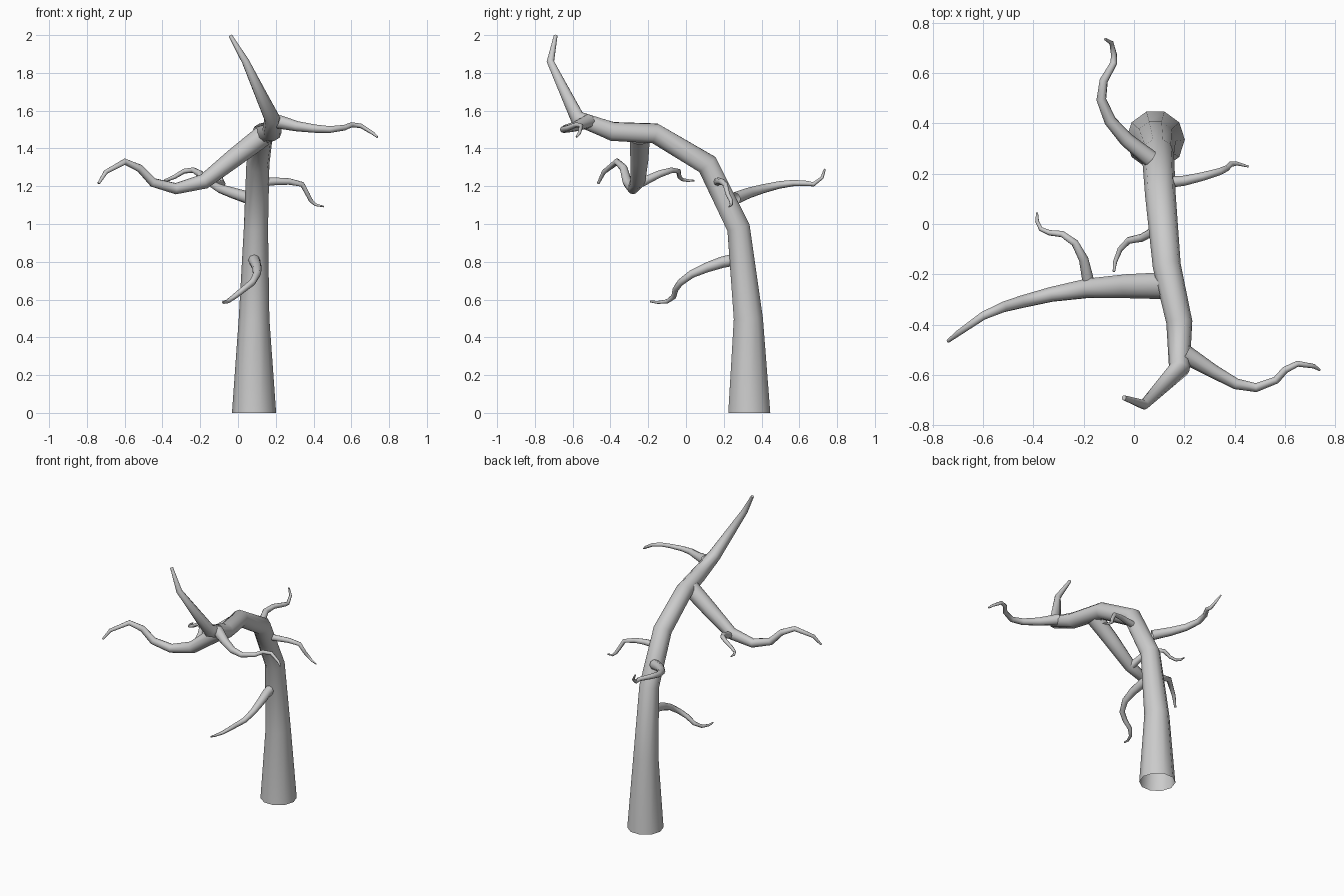
import bpy, bmesh, math
from mathutils import Vector


def limb(name, pts, sides=8):
    """Tapered tube through (x, y, z, radius) points: open root, capped tip."""
    P = [Vector(p[:3]) for p in pts]
    n = len(P)
    seg = [(P[i + 1] - P[i]).normalized() for i in range(n - 1)]
    bm = bmesh.new()
    rings, ref = [], None
    for i in range(n):
        t = (seg[max(i - 1, 0)] + seg[min(i, n - 2)]).normalized()
        if ref is None:
            ref = Vector((0, 0, 1)) if abs(t.z) < 0.8 else Vector((1, 0, 0))
        u = (ref - t * ref.dot(t)).normalized()
        v = t.cross(u)
        ref = u
        rings.append([bm.verts.new(P[i] + pts[i][3] * (u * math.cos(a) + v * math.sin(a)))
                      for a in (2 * math.pi * k / sides for k in range(sides))])
    for a, b in zip(rings, rings[1:]):
        for k in range(sides):
            j = (k + 1) % sides
            bm.faces.new((a[k], a[j], b[j], b[k]))
    bm.faces.new(rings[-1])
    for vert in rings[0]:          # trunk foot lies flat on the ground
        if abs(P[0].z) < 1e-6:
            vert.co.z = 0
    me = bpy.data.meshes.new(name)
    bm.to_mesh(me)
    bm.free()
    ob = bpy.data.objects.new(name, me)
    bpy.context.collection.objects.link(ob)
    bpy.ops.object.select_all(action='DESELECT')
    ob.select_set(True)
    bpy.context.view_layer.objects.active = ob
    bpy.ops.object.shade_smooth_by_angle(angle=math.radians(50))
    return ob


# Leaning trunk, bending forward and ending in an upright spike
limb("trunk", [
    (.085, .335, 0, .117), (.085, .33, .5, .081), (.095, .278, .98, .064),
    (.105, .113, 1.315, .061), (.13, -.165, 1.48, .056), (.18, -.39, 1.49, .052),
    (.18, -.575, 1.56, .042), (.04, -.718, 1.86, .02), (-.04, -.69, 1.997, .01)], 10)

# Heavy branch reaching left
limb("left_branch", [
    (.13, -.245, 1.465, .056), (-.02, -.247, 1.35, .05), (-.18, -.255, 1.225, .04),
    (-.33, -.28, 1.187, .03), (-.45, -.31, 1.22, .025), (-.52, -.33, 1.295, .021),
    (-.6, -.365, 1.33, .017), (-.7, -.435, 1.275, .012), (-.738, -.465, 1.215, .007)], 10)

# Twig growing from the heavy branch
limb("left_twig", [
    (-.18, -.235, 1.22, .024), (-.2, -.14, 1.265, .019), (-.235, -.075, 1.285, .015),
    (-.285, -.04, 1.28, .013), (-.335, -.035, 1.25, .011), (-.37, -.02, 1.235, .009),
    (-.385, .01, 1.23, .008), (-.385, .045, 1.23, .004)])

# Branch near the top, reaching right
limb("upper_right_branch", [
    (.2, -.515, 1.545, .038), (.315, -.585, 1.517, .027), (.405, -.635, 1.505, .022),
    (.485, -.65, 1.5, .018), (.565, -.62, 1.51, .015), (.6, -.58, 1.525, .014),
    (.65, -.555, 1.52, .012), (.715, -.565, 1.48, .009), (.738, -.58, 1.46, .005)])

# Low drooping branch at the front
limb("low_front_branch", [
    (.085, .25, .81, .032), (.09, .19, .797, .03), (.1, .11, .77, .026),
    (.1, .03, .735, .021), (.075, -.03, .69, .018), (.03, -.055, .655, .016),
    (-.02, -.065, .615, .014), (-.055, -.1, .59, .011), (-.075, -.15, .585, .008),
    (-.08, -.19, .59, .005)])

# Branch reaching backward
limb("back_branch", [
    (.065, .26, 1.135, .034), (-.03, .335, 1.165, .029), (-.095, .41, 1.187, .024),
    (-.13, .495, 1.207, .02), (-.12, .57, 1.217, .017), (-.08, .64, 1.215, .014),
    (-.08, .675, 1.21, .012), (-.09, .72, 1.245, .009), (-.115, .735, 1.29, .005)])

# Small branch on the right of the trunk
limb("mid_right_branch", [
    (.13, .165, 1.222, .023), (.2, .172, 1.226, .02), (.27, .188, 1.225, .017),
    (.34, .208, 1.21, .014), (.37, .222, 1.155, .012), (.385, .238, 1.125, .011),
    (.41, .24, 1.102, .008), (.455, .228, 1.092, .004)])
